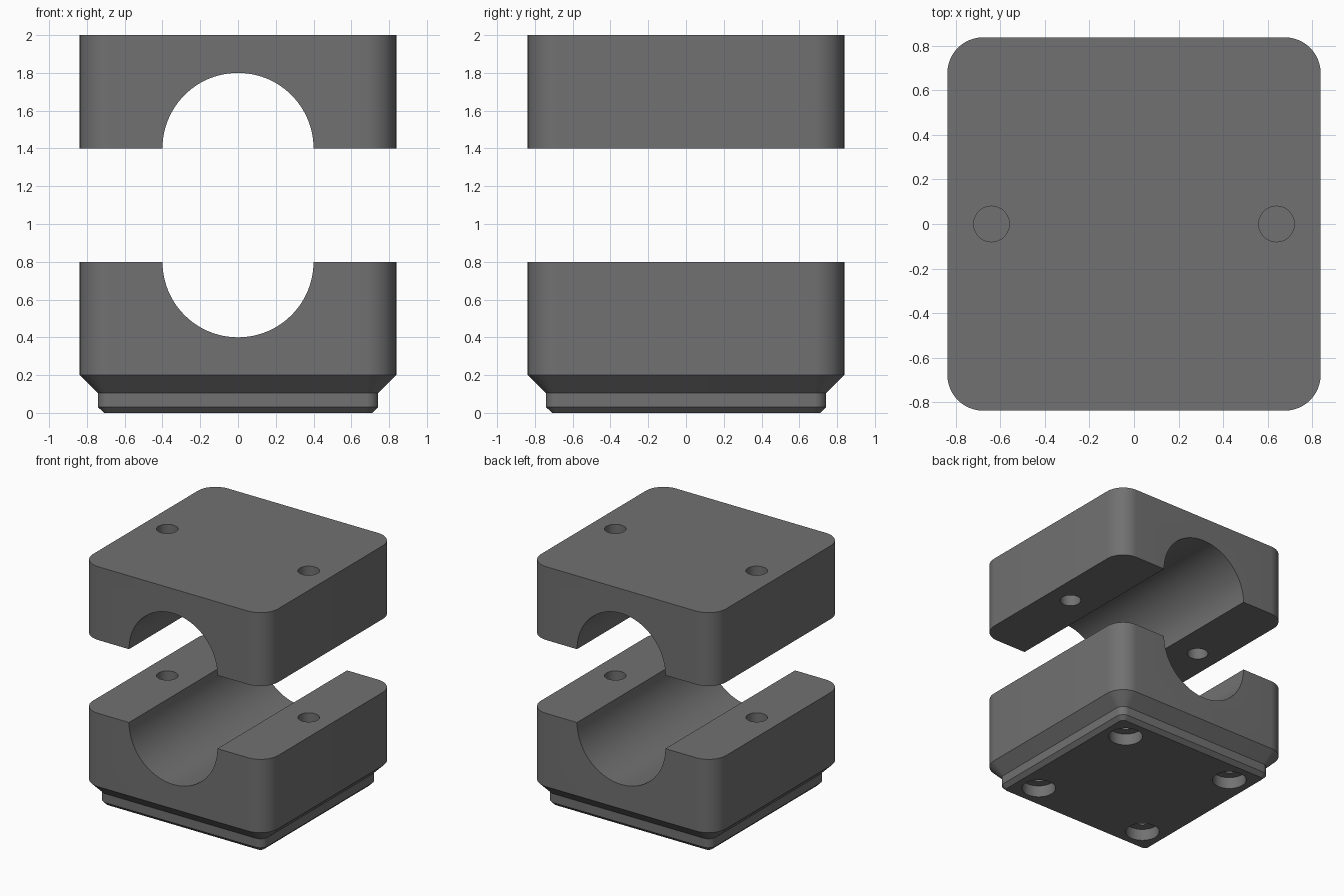
import bpy, bmesh, math

if "Cube" in bpy.data.objects:
    bpy.data.objects.remove(bpy.data.objects["Cube"])

W = 0.838      # half width of the blocks
R = 0.16       # outer corner radius
CORNER_STEPS = 12


def rounded_square(inset, z):
    """Ring of points: rounded square shrunk by inset."""
    r, c = R - inset, W - R
    pts = []
    for q, (sx, sy) in enumerate(((1, 1), (-1, 1), (-1, -1), (1, -1))):
        for i in range(CORNER_STEPS + 1):
            a = math.pi / 2 * (q + i / CORNER_STEPS)
            pts.append((sx * c + r * math.cos(a), sy * c + r * math.sin(a), z))
    return pts


def loft(name, levels):
    """Stack rounded squares given as (inset, z) into a solid."""
    bm = bmesh.new()
    rings = [[bm.verts.new(p) for p in rounded_square(*lv)] for lv in levels]
    n = len(rings[0])
    for a, b in zip(rings, rings[1:]):
        for i in range(n):
            j = (i + 1) % n
            bm.faces.new((a[i], a[j], b[j], b[i]))
    bm.faces.new(rings[0][::-1])
    bm.faces.new(rings[-1])
    mesh = bpy.data.meshes.new(name)
    bm.to_mesh(mesh)
    bm.free()
    ob = bpy.data.objects.new(name, mesh)
    bpy.context.collection.objects.link(ob)
    return ob


def drill(ob, x, y, z0, z1, r, along_y=False, sides=48):
    """Cut a cylinder out of ob, upright or lying along y."""
    rot = (math.pi / 2, 0, 0) if along_y else (0, 0, 0)
    depth = 4 if along_y else z1 - z0
    bpy.ops.mesh.primitive_cylinder_add(vertices=sides, radius=r, depth=depth,
                                        location=(x, y, (z0 + z1) / 2), rotation=rot)
    cutter = bpy.context.object
    cutter.hide_render = True
    mod = ob.modifiers.new("cut", 'BOOLEAN')
    mod.operation, mod.solver, mod.object = 'DIFFERENCE', 'EXACT', cutter
    bpy.context.view_layer.objects.active = ob
    bpy.ops.object.modifier_apply(modifier=mod.name)
    bpy.data.objects.remove(cutter)


# lower block with stepped foot, and plain upper block
lower = loft("lower_clamp_block", [(0.128, 0), (0.096, 0.032), (0.096, 0.105), (0, 0.2), (0, 0.8)])
upper = loft("upper_clamp_block", [(0, 1.4), (0, 2.0)])

# half-round channel in each block
drill(lower, 0, 0, 0.8, 0.8, 0.4, along_y=True, sides=96)
drill(upper, 0, 0, 1.4, 1.4, 0.4, along_y=True, sides=96)

# clamp screw holes: through the upper block, blind in the lower one
for s in (-1, 1):
    drill(upper, s * 0.64, 0, 1.3, 2.1, 0.08)
    drill(lower, s * 0.64, 0, 0.3, 0.9, 0.08)

# four magnet pockets with smaller screw holes under the foot
for sx in (-1, 1):
    for sy in (-1, 1):
        drill(lower, sx * 0.522, sy * 0.522, -0.1, 0.097, 0.13)
        drill(lower, sx * 0.522, sy * 0.522, -0.1, 0.24, 0.06)

# dark grey plastic, smooth rounded surfaces
dark = bpy.data.materials.new("dark_grey")
dark.diffuse_color = (0.165, 0.165, 0.165, 1)
dark.use_nodes = True
dark.node_tree.nodes["Principled BSDF"].inputs["Base Color"].default_value = dark.diffuse_color
for ob in (lower, upper):
    ob.data.materials.clear()
    ob.data.materials.append(dark)
    for p in ob.data.polygons:
        p.material_index = 0
    bpy.ops.object.select_all(action='DESELECT')
    ob.select_set(True)
    bpy.context.view_layer.objects.active = ob
    bpy.ops.object.shade_smooth_by_angle(angle=math.radians(30))
